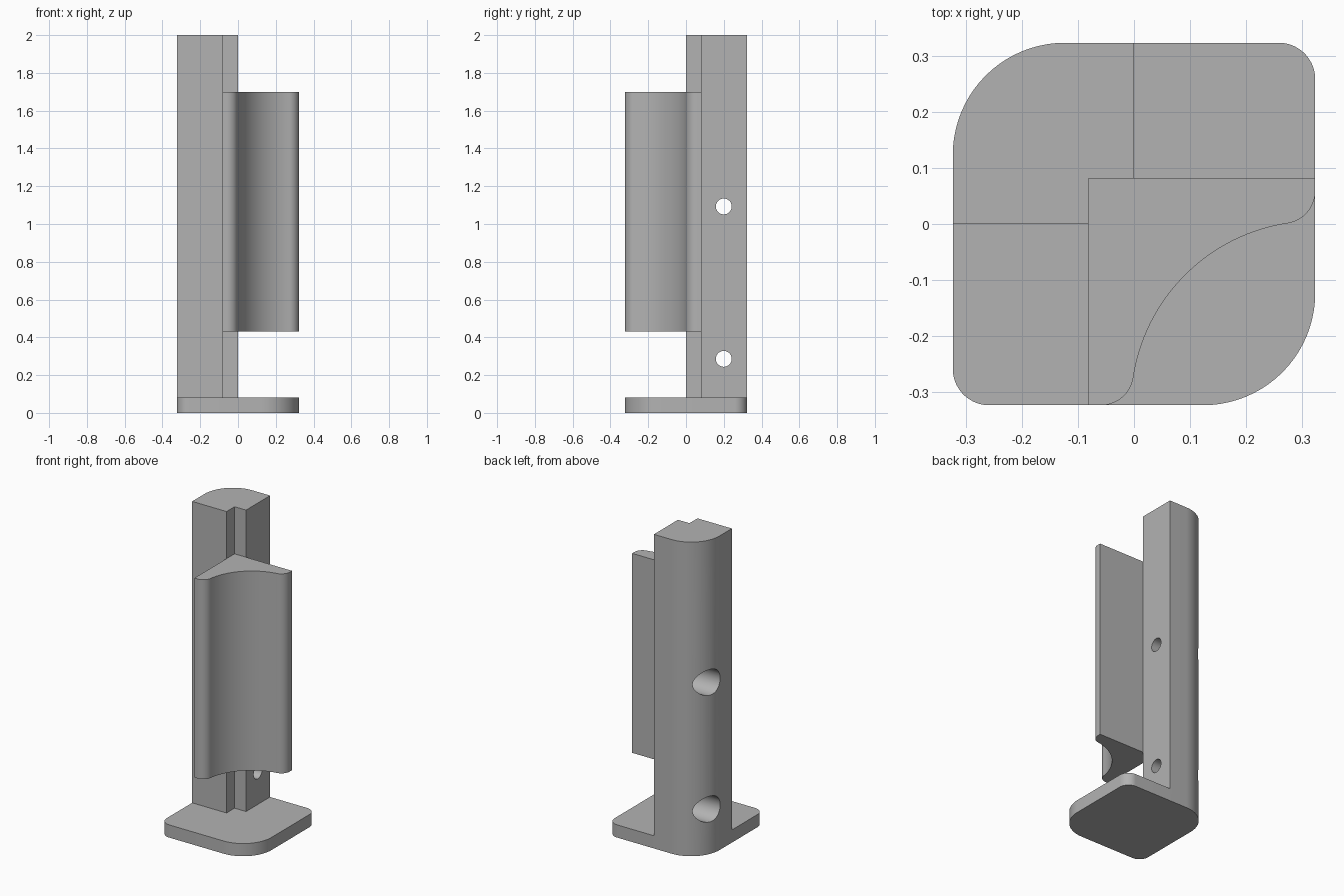
import bpy, bmesh, math
from mathutils import Matrix

if "Cube" in bpy.data.objects:
    bpy.data.objects.remove(bpy.data.objects["Cube"], do_unlink=True)

W = 0.323           # half width of the foot
Q = W / 4           # wall and plate thickness
BIG, SMALL = 0.2, 0.065

grey = bpy.data.materials.new("plain grey")
grey.use_nodes = True
grey.diffuse_color = (0.45, 0.45, 0.45, 1)
grey.node_tree.nodes["Principled BSDF"].inputs["Base Color"].default_value = grey.diffuse_color


def arc(cx, cy, r, start, end, n=20):
    """Points along a circular arc, angles in degrees."""
    angles = [math.radians(start + (end - start) * i / n) for i in range(n + 1)]
    return [(cx + r * math.cos(a), cy + r * math.sin(a)) for a in angles]


def finish(name, bm):
    bmesh.ops.recalc_face_normals(bm, faces=bm.faces)
    mesh = bpy.data.meshes.new(name)
    bm.to_mesh(mesh)
    bm.free()
    mesh.materials.append(grey)
    obj = bpy.data.objects.new(name, mesh)
    bpy.context.collection.objects.link(obj)
    return obj


def prism(name, outline, z0, z1):
    """Extrude a flat outline upwards."""
    bm = bmesh.new()
    face = bm.faces.new([bm.verts.new((x, y, z0)) for x, y in outline])
    top = bmesh.ops.extrude_face_region(bm, geom=[face])["geom"]
    verts = [v for v in top if isinstance(v, bmesh.types.BMVert)]
    bmesh.ops.translate(bm, vec=(0, 0, z1 - z0), verts=verts)
    return finish(name, bm)


def drill(name, r, x0, x1, z):
    """Cylinder cutter along x."""
    bm = bmesh.new()
    place = Matrix.Translation(((x0 + x1) / 2, 0.2, z)) @ Matrix.Rotation(math.pi / 2, 4, 'Y')
    bmesh.ops.create_cone(bm, cap_ends=True, segments=48, radius1=r, radius2=r,
                          depth=x1 - x0, matrix=place)
    return finish(name, bm)


def boolean(target, other, operation):
    mod = target.modifiers.new(operation.lower(), 'BOOLEAN')
    mod.operation, mod.object, mod.solver = operation, other, 'EXACT'
    bpy.context.view_layer.objects.active = target
    bpy.ops.object.modifier_apply(modifier=mod.name)
    bpy.data.objects.remove(other, do_unlink=True)


# Foot plate with two large and two small rounded corners
back_corner = arc(BIG - W, W - BIG, BIG, 90, 180)
foot = (arc(W - SMALL, W - SMALL, SMALL, 0, 90) + back_corner
        + arc(SMALL - W, SMALL - W, SMALL, 180, 270)
        + arc(W - BIG, BIG - W, BIG, 270, 360))
foot_plate = prism("foot_plate", foot, 0, Q)

# Notched column merged with the foot
column = back_corner + [(-W, 0), (-Q, 0), (-Q, Q), (0, Q), (0, W)]
stand = prism("column_and_foot", column, 0, 2)
boolean(stand, foot_plate, 'UNION')

# Counterbored screw holes
for z in (0.286, 1.093):
    boolean(stand, drill("hole_cutter", 0.042, -0.5, 0.2, z), 'DIFFERENCE')
    boolean(stand, drill("counterbore_cutter", 0.082, -0.5, -Q, z), 'DIFFERENCE')

# Cradle: half of the outline, mirrored across the diagonal
R = W + 0.005
tip = 0.058
cx = W - tip
cy = -W + math.sqrt((R + tip) ** 2 - tip ** 2)
touch = math.degrees(math.atan2(cy + W, cx - W))
half = [(W, Q)] + arc(cx, cy, tip, 0, touch - 180, 14) + arc(W, -W, R, touch, 135, 20)
mirrored = [(-y, -x) for x, y in reversed(half[:-1])]
cradle = prism("cradle", half + mirrored + [(-Q, Q)], 0.43, 1.7)

# Smooth curves, crisp edges
for obj in (stand, cradle):
    bpy.ops.object.select_all(action='DESELECT')
    obj.select_set(True)
    bpy.context.view_layer.objects.active = obj
    bpy.ops.object.shade_smooth_by_angle(angle=math.radians(25))
